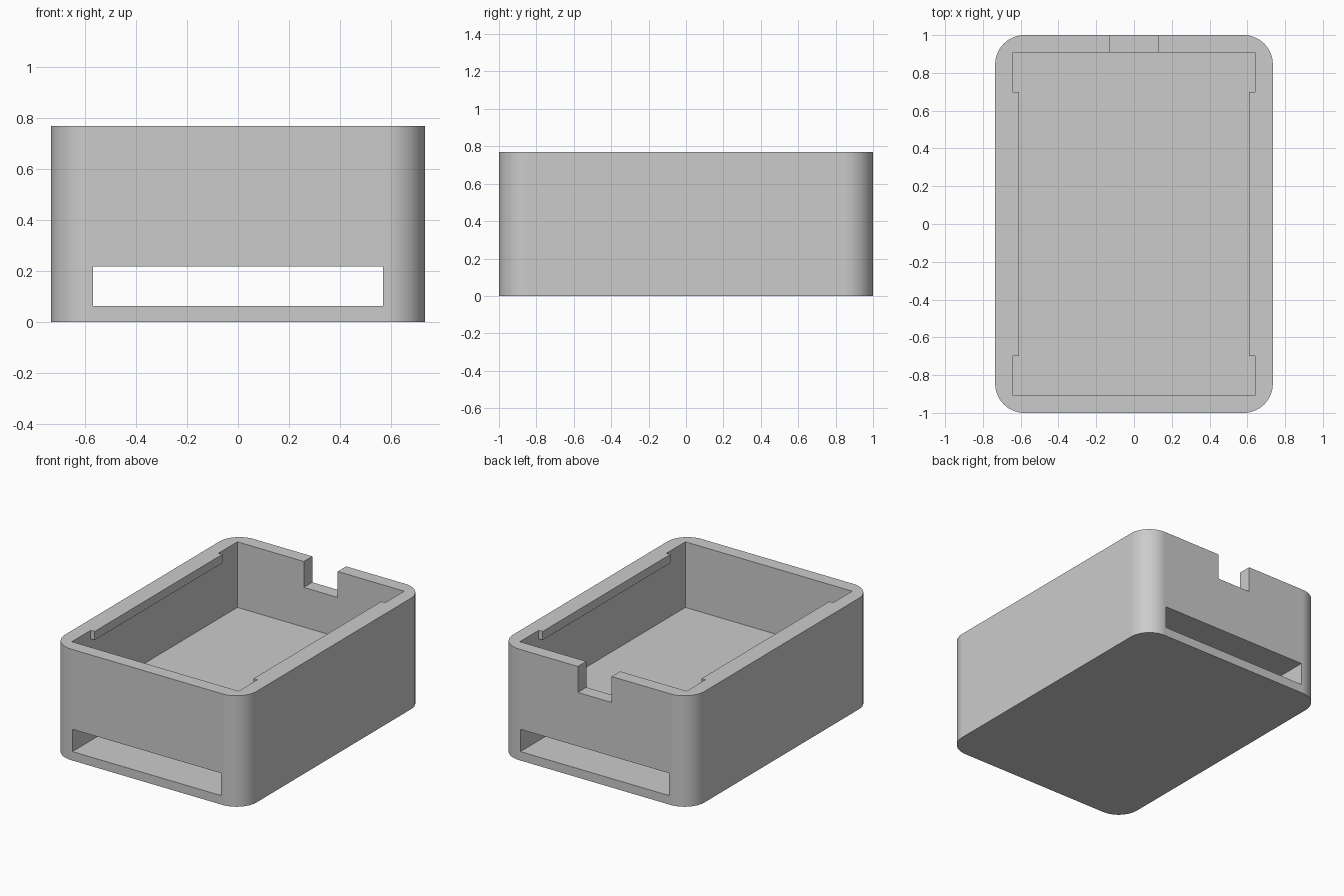
import bpy, bmesh, math
from mathutils import Vector

old = bpy.data.objects.get("Cube")
if old:
    bpy.data.objects.remove(old, do_unlink=True)

# Overall sizes
HALF_X, HALF_Y, HEIGHT = 0.735, 1.0, 0.77
INNER_X, INNER_Y, FLOOR = 0.64, 0.907, 0.315
CORNER = 0.155

grey = bpy.data.materials.new("light grey plastic")
grey.use_nodes = True
grey.diffuse_color = (0.6, 0.6, 0.6, 1)
grey.node_tree.nodes["Principled BSDF"].inputs["Base Color"].default_value = (0.6, 0.6, 0.6, 1)


def box(name, low, high, corner=0):
    """Box between two corners, with optional rounded upright edges."""
    low, high = Vector(low), Vector(high)
    bm = bmesh.new()
    bmesh.ops.create_cube(bm, size=1)
    for v in bm.verts:
        v.co = (low + high) / 2 + v.co * (high - low)
    if corner:
        upright = [e for e in bm.edges
                   if abs(e.verts[0].co.z - e.verts[1].co.z) > 0.1]
        bmesh.ops.bevel(bm, geom=upright, offset=corner, segments=16,
                        profile=0.5, affect='EDGES')
    mesh = bpy.data.meshes.new(name)
    bm.to_mesh(mesh)
    bm.free()
    mesh.materials.append(grey)
    obj = bpy.data.objects.new(name, mesh)
    bpy.context.collection.objects.link(obj)
    return obj


def combine(target, tool, operation):
    """Apply a boolean to the target and remove the tool."""
    mod = target.modifiers.new(tool.name, 'BOOLEAN')
    mod.operation, mod.solver, mod.object = operation, 'EXACT', tool
    bpy.context.view_layer.objects.active = target
    bpy.ops.object.modifier_apply(modifier=mod.name)
    bpy.data.objects.remove(tool, do_unlink=True)


# Rounded outer body
case = box("case_body", (-HALF_X, -HALF_Y, 0), (HALF_X, HALF_Y, HEIGHT), CORNER)

# Open upper tray, flat tunnel running below its floor, and the notch in the back rim
combine(case, box("cavity", (-INNER_X, -INNER_Y, FLOOR), (INNER_X, INNER_Y, 1)), 'DIFFERENCE')
combine(case, box("tunnel", (-0.57, -1.2, 0.062), (0.57, 1.2, 0.217)), 'DIFFERENCE')
combine(case, box("rim_notch", (-0.13, 0.8, 0.59), (0.13, 1.2, 1)), 'DIFFERENCE')

# Retaining lips along the tops of the side walls
for side in (-1, 1):
    xs = sorted((side * 0.61, side * 0.68))
    lip = box("side_lip", (xs[0], -0.7, HEIGHT - 0.06), (xs[1], 0.7, HEIGHT))
    combine(case, lip, 'UNION')

# Merge flat neighbouring faces, then smooth only the round corners
bm = bmesh.new()
bm.from_mesh(case.data)
bmesh.ops.remove_doubles(bm, verts=bm.verts, dist=0.0001)
bmesh.ops.dissolve_limit(bm, angle_limit=math.radians(0.2),
                         verts=bm.verts, edges=bm.edges)
bm.to_mesh(case.data)
bm.free()

bpy.ops.object.select_all(action='DESELECT')
case.select_set(True)
bpy.context.view_layer.objects.active = case
bpy.ops.object.shade_smooth_by_angle(angle=math.radians(30))
flatten = case.modifiers.new("flat_walls", 'WEIGHTED_NORMAL')
flatten.keep_sharp = True
